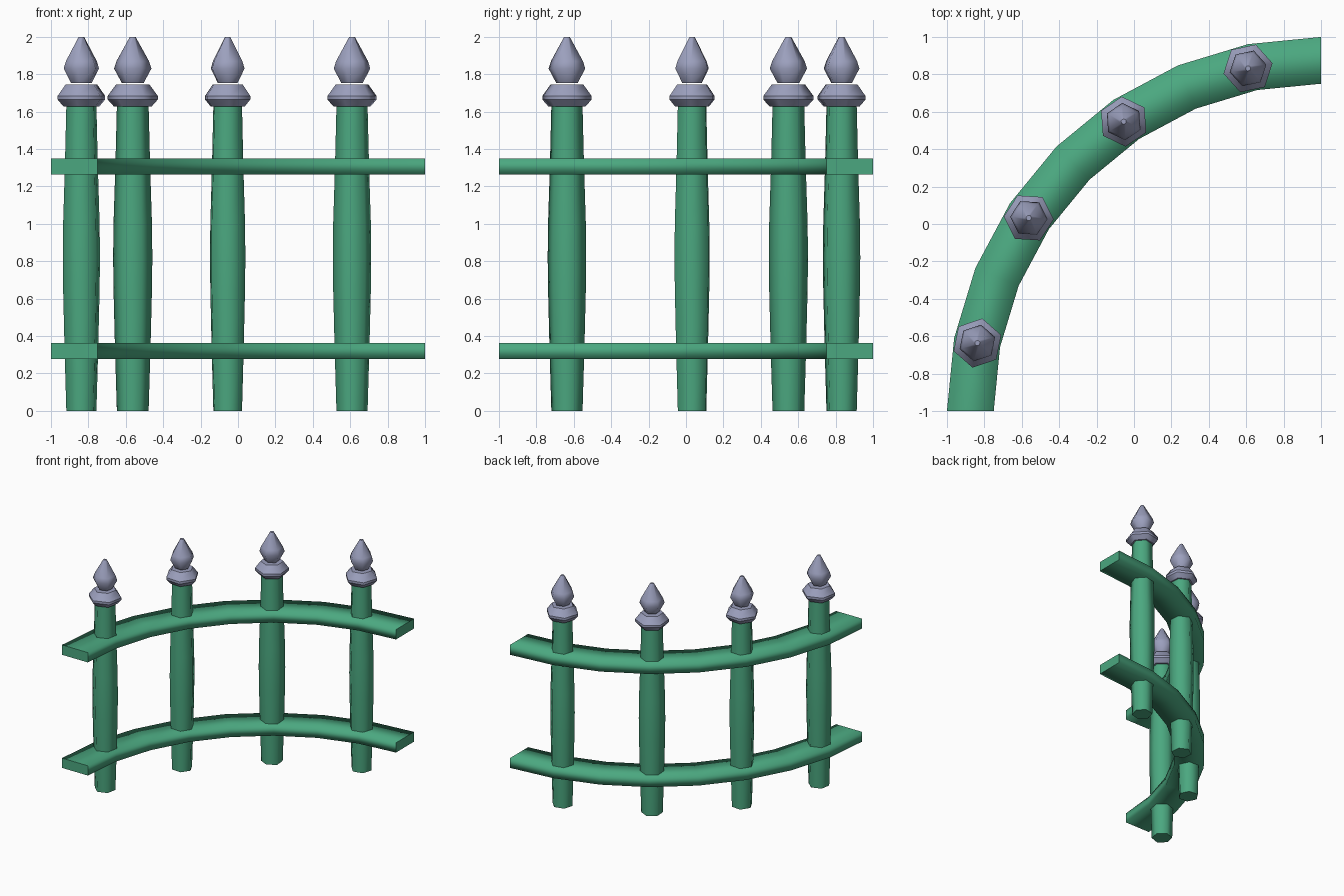
import bpy, bmesh, math

if "Cube" in bpy.data.objects:
    bpy.data.objects.remove(bpy.data.objects["Cube"])

C = (1.0, -1.0)            # centre of the fence arc
R_IN, R_OUT = 1.75, 2.0


def material(name, rgb):
    m = bpy.data.materials.new(name)
    m.diffuse_color = (*rgb, 1)
    m.use_nodes = True
    m.node_tree.nodes["Principled BSDF"].inputs["Base Color"].default_value = m.diffuse_color
    return m


GREEN = material("fence green", (0.07, 0.39, 0.215))
LILAC = material("lilac grey", (0.33, 0.35, 0.51))


def finish(bm, name, mat):
    bmesh.ops.recalc_face_normals(bm, faces=bm.faces)
    me = bpy.data.meshes.new(name)
    bm.to_mesh(me)
    bm.free()
    me.materials.append(mat)
    ob = bpy.data.objects.new(name, me)
    bpy.context.collection.objects.link(ob)
    return ob


def loft(name, rings, mat, closed=True):
    """Skin a list of rings; sides smooth, end caps flat with split edges."""
    bm = bmesh.new()
    vr = [[bm.verts.new(p) for p in ring] for ring in rings]
    n = len(vr[0])
    for a, b in zip(vr, vr[1:]):
        for i in range(n):
            j = (i + 1) % n
            bm.faces.new((a[i], a[j], b[j], b[i])).smooth = True
    caps = [bm.faces.new(vr[0]), bm.faces.new(vr[-1])]
    for f in caps:
        for e in f.edges:
            e.smooth = False
    return finish(bm, name, mat)


def turned(name, profile, pos, rot, mat):
    """Six-sided turned part from (z, radius) pairs."""
    rings = [[(pos[0] + r * math.cos(rot + k * math.pi / 3),
               pos[1] + r * math.sin(rot + k * math.pi / 3), z)
              for k in range(6)] for z, r in profile]
    return loft(name, rings, mat)


# curved rails, eight segments over a quarter circle
for label, z0, z1 in (("lower_rail", 0.277, 0.362), ("upper_rail", 1.264, 1.35)):
    rings = []
    for i in range(9):
        a = math.pi / 2 + i * math.pi / 16
        rings.append([(C[0] + r * math.cos(a), C[1] + r * math.sin(a), z)
                      for r, z in ((R_IN, z0), (R_OUT, z0), (R_OUT, z1), (R_IN, z1))])
    loft(label, rings, GREEN)

POST = [(0, 0.085), (0.33, 0.095), (0.65, 0.103), (0.82, 0.105),
        (1.0, 0.103), (1.31, 0.093), (1.63, 0.085)]
COLLAR = [(1.626, 0.1), (1.664, 0.134), (1.684, 0.134), (1.744, 0.09)]
SPIKE = [(1.752, 0.058), (1.83, 0.1), (1.87, 0.087), (2.0, 0.015)]

# posts with collars and spear tips
for i in range(4):
    a = math.radians(90 + 12.03 + 22.26 * i)
    pos = (C[0] + 1.873 * math.cos(a), C[1] + 1.873 * math.sin(a))
    rot = a + math.pi / 6
    turned(f"post_{i + 1}", POST, pos, rot, GREEN)
    collar = turned(f"collar_{i + 1}", COLLAR, pos, rot, LILAC)
    # keep the collar rim crisp
    for e in collar.data.edges:
        za, zb = (collar.data.vertices[v].co.z for v in e.vertices)
        if abs(za - zb) < 1e-5:
            e.use_edge_sharp = True
    turned(f"spear_tip_{i + 1}", SPIKE, pos, rot, LILAC)
